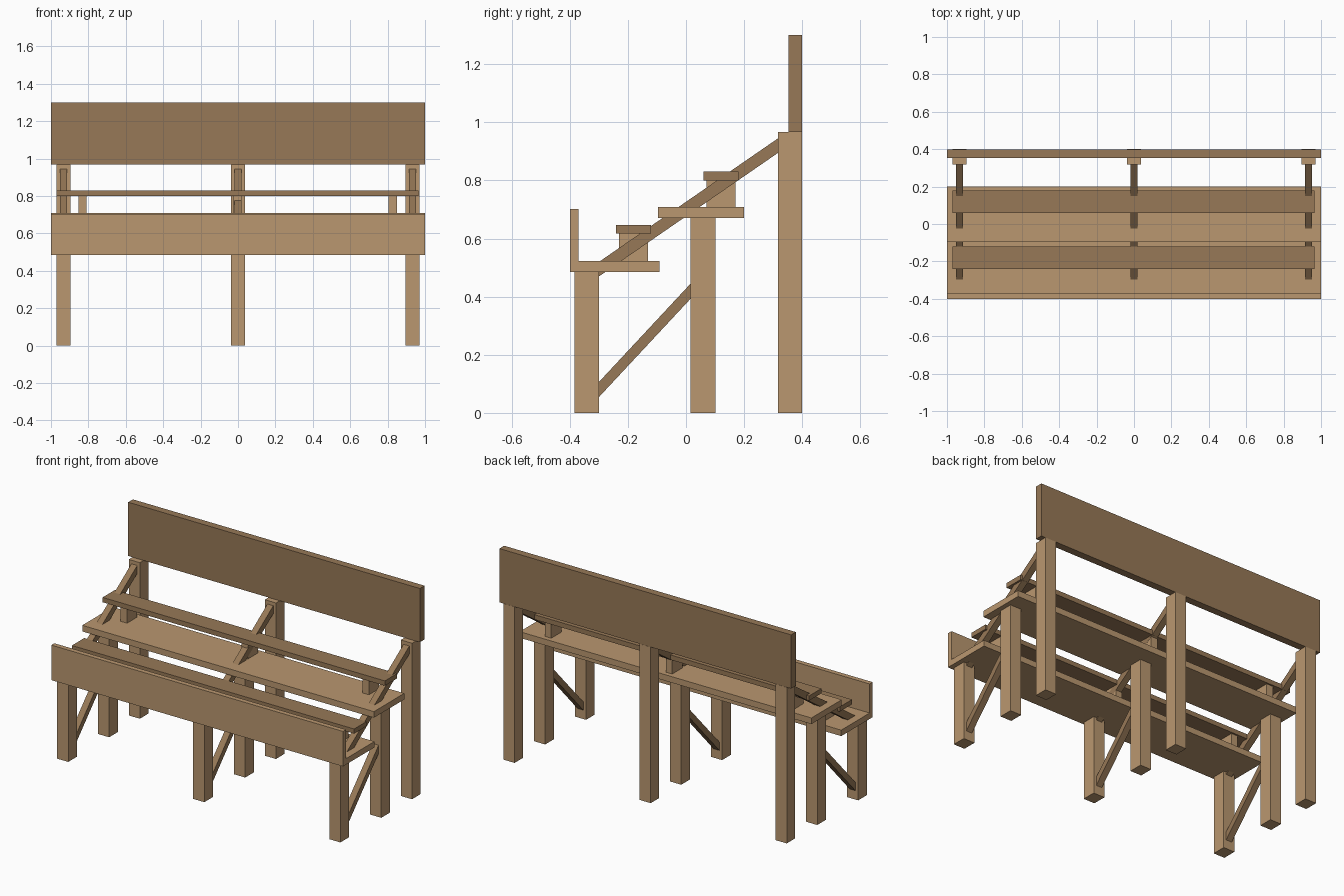
import bpy

if "Cube" in bpy.data.objects:
    bpy.data.objects.remove(bpy.data.objects["Cube"])


def material(name, color):
    m = bpy.data.materials.new(name)
    m.diffuse_color = color
    m.use_nodes = True
    m.node_tree.nodes["Principled BSDF"].inputs["Base Color"].default_value = m.diffuse_color
    return m


LIGHT = material("light_wood", (0.49, 0.31, 0.16, 1))
DARK = material("dark_wood", (0.31, 0.19, 0.095, 1))


def extrude_x(name, x0, x1, profile, mat):
    """Extrude a (y, z) profile along x; profile runs counter-clockwise seen from +x."""
    n = len(profile)
    verts = [(x, y, z) for x in (x0, x1) for y, z in profile]
    faces = [tuple(reversed(range(n))), tuple(range(n, 2 * n))]
    faces += [(i, (i + 1) % n, n + (i + 1) % n, n + i) for i in range(n)]
    mesh = bpy.data.meshes.new(name)
    mesh.from_pydata(verts, [], faces)
    mesh.materials.append(mat)
    obj = bpy.data.objects.new(name, mesh)
    bpy.context.collection.objects.link(obj)
    return obj


def box(name, x0, x1, y0, y1, z0, z1, mat):
    return extrude_x(name, x0, x1, [(y0, z0), (y1, z0), (y1, z1), (y0, z1)], mat)


# Three trestles: legs of rising height joined by diagonal braces
for side, x in (("left", -0.933), ("middle", 0.0), ("right", 0.933)):
    for name, y0, y1, top in (("front_leg", -0.384, -0.299, 0.485),
                              ("middle_leg", 0.016, 0.101, 0.671),
                              ("back_leg", 0.317, 0.40, 0.967)):
        box(f"{name}_{side}", x - 0.038, x + 0.038, y0, y1, 0, top, LIGHT)
    extrude_x(f"upper_brace_{side}", x - 0.02, x + 0.02,
              [(-0.299, 0.47), (0.317, 0.895), (0.317, 0.945), (-0.299, 0.52)], DARK)
    extrude_x(f"lower_brace_{side}", x - 0.02, x + 0.02,
              [(-0.299, 0.055), (0.016, 0.393), (0.016, 0.445), (-0.299, 0.107)], DARK)

# Lower step with upright front board, as one L-shaped length
extrude_x("lower_step_with_front_board", -1, 1,
          [(-0.40, 0.485), (-0.092, 0.485), (-0.092, 0.522), (-0.37, 0.522),
           (-0.37, 0.702), (-0.40, 0.702)], LIGHT)

# Upper step
box("upper_step", -1, 1, -0.097, 0.20, 0.671, 0.709, LIGHT)

# Backboard
box("backboard", -1, 1, 0.353, 0.399, 0.967, 1.30, DARK)

# Two narrow seats, each on three blocks
for level, y, base, under, top in (("lower", -0.181, 0.522, 0.618, 0.647),
                                   ("upper", 0.120, 0.709, 0.80, 0.83)):
    box(f"{level}_seat", -0.97, 0.965, y - 0.06, y + 0.06, under, top, DARK)
    for i, x in enumerate((-0.832, -0.0025, 0.827)):
        box(f"{level}_seat_block_{i + 1}", x - 0.022, x + 0.022,
            y - 0.05, y + 0.05, base, under, LIGHT)
